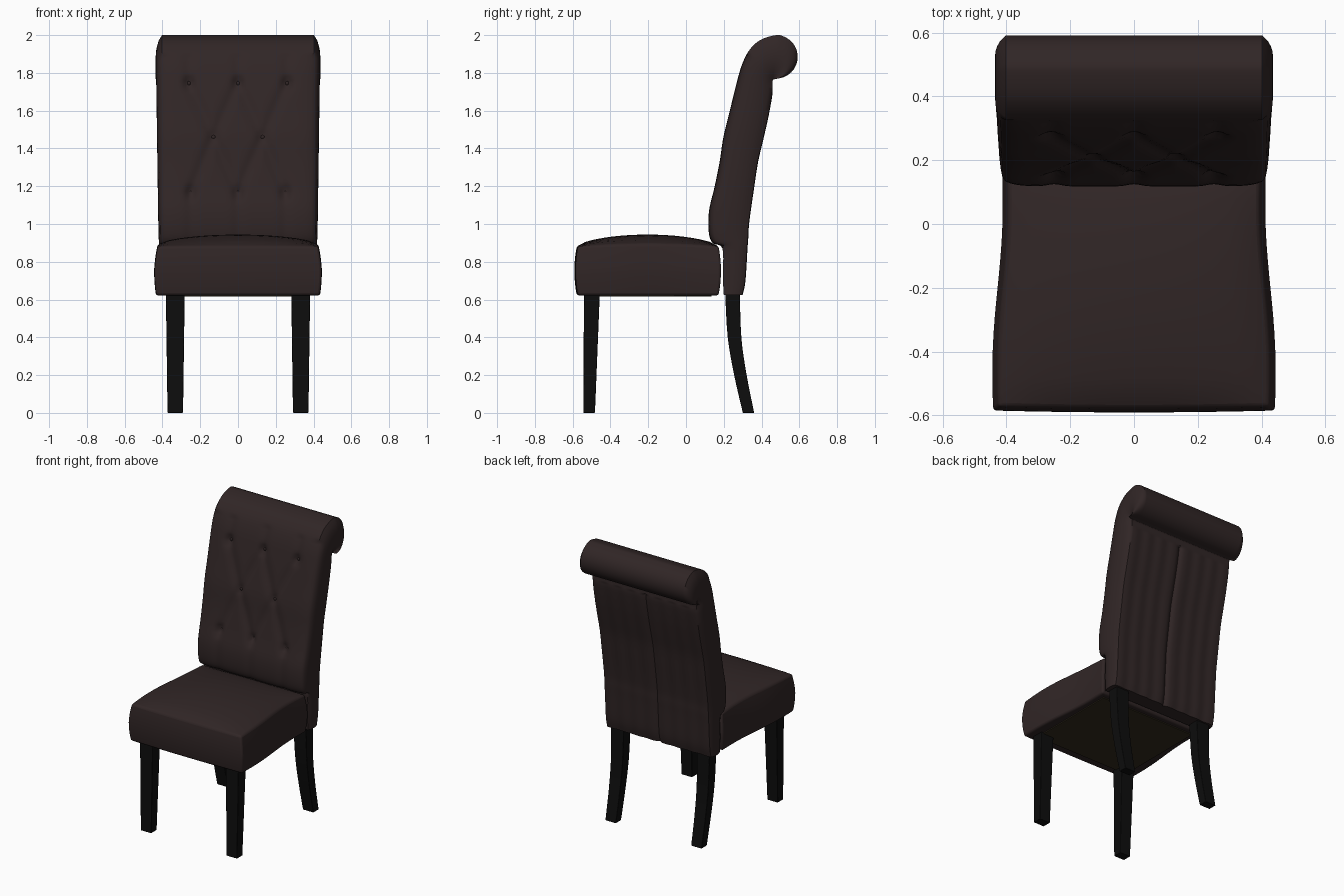
import bpy, bmesh
from math import sin, cos, pi, exp, radians
from mathutils import Vector
from mathutils.geometry import intersect_point_line

if "Cube" in bpy.data.objects:
    bpy.data.objects.remove(bpy.data.objects["Cube"])


def make_material(name, rgb):
    mat = bpy.data.materials.new(name)
    mat.use_nodes = True
    mat.diffuse_color = (*rgb, 1)
    bsdf = mat.node_tree.nodes["Principled BSDF"]
    bsdf.inputs["Base Color"].default_value = (*rgb, 1)
    bsdf.inputs["Roughness"].default_value = 0.8
    return mat


fabric = make_material("dark brown fabric", (0.03, 0.019, 0.019))
black_wood = make_material("black wood", (0.004, 0.004, 0.004))
lining = make_material("olive lining", (0.032, 0.024, 0.012))


def finish(bm, name, mat, smooth=None, bevel=0):
    bmesh.ops.recalc_face_normals(bm, faces=bm.faces)
    mesh = bpy.data.meshes.new(name)
    bm.to_mesh(mesh)
    bm.free()
    mesh.materials.append(mat)
    obj = bpy.data.objects.new(name, mesh)
    bpy.context.collection.objects.link(obj)
    if bevel:
        mod = obj.modifiers.new("soft edges", "BEVEL")
        mod.width, mod.segments = bevel, 3
        mod.limit_method, mod.angle_limit = "ANGLE", radians(40)
    if smooth:
        bpy.ops.object.select_all(action="DESELECT")
        obj.select_set(True)
        bpy.context.view_layer.objects.active = obj
        bpy.ops.object.shade_smooth_by_angle(angle=radians(smooth))
    return obj


def loft(rings):
    bm = bmesh.new()
    loops = [[bm.verts.new(p) for p in ring] for ring in rings]
    n = len(loops[0])
    for a, b in zip(loops, loops[1:]):
        for i in range(n):
            j = (i + 1) % n
            bm.faces.new((a[i], a[j], b[j], b[i]))
    bm.faces.new(loops[0])
    bm.faces.new(loops[-1])
    return bm


def box(u, v, w, cuts):
    bm = bmesh.new()
    bmesh.ops.create_cube(bm, size=2)
    if cuts:
        bmesh.ops.subdivide_edges(bm, edges=bm.edges[:], cuts=cuts, use_grid_fill=True)
    bmesh.ops.scale(bm, vec=(u, v, w), verts=bm.verts)
    return bm


def smooth_path(points, steps):
    """Catmull-Rom resampling."""
    pts = [Vector(p) for p in points]
    pts = [pts[0]] + pts + [pts[-1]]
    out = []
    for a, b, c, d in zip(pts, pts[1:], pts[2:], pts[3:]):
        for k in range(steps):
            t = k / steps
            out.append(0.5 * (2 * b + (c - a) * t + (2 * a - 5 * b + 4 * c - d) * t * t
                              + (3 * b - a - 3 * c + d) * t ** 3))
    return out + [pts[-1]]


# Seat cushion: tapered box with a crowned top and bulging sides
bm = box(1, 1, 1, 15)
for v in bm.verts:
    x, y, w = v.co
    half = 0.418 - 0.014 * y - 0.008 * sin(pi * y)
    v.co.x = x * (half + 0.01 * (1 - w * w) - 0.008 * max(w, 0))
    v.co.y = -0.2 + y * (0.372 + 0.013 * (1 - w * w)) - 0.006 * (1 - x * x) * (y < 0)
    crown = 0.05 * max(0, 1 - x * x) ** 0.6 * max(0, 1 - y * y) ** 0.6
    v.co.z = 0.752 + 0.13 * w + (crown + 0.012 * (1 - y * y)) * (w + 1) / 2
finish(bm, "seat_cushion", fabric, 40, 0.012)

# Lining under the seat
bm = box(0.365, 0.325, 0.004, 0)
bmesh.ops.translate(bm, vec=(0, -0.19, 0.619), verts=bm.verts)
finish(bm, "seat_underside_lining", lining)

# Backrest side profile: front y, front z, rear y, rear z, ending in the scroll
profile = [
    (0.2, 0.625, 0.3, 0.625), (0.195, 0.72, 0.315, 0.7), (0.193, 0.87, 0.325, 0.86),
    (0.14, 0.9, 0.33, 0.93), (0.12, 0.96, 0.333, 0.99), (0.122, 1.07, 0.343, 1.07),
    (0.152, 1.2, 0.362, 1.2), (0.178, 1.33, 0.382, 1.33), (0.198, 1.46, 0.41, 1.45),
    (0.232, 1.6, 0.437, 1.57), (0.265, 1.735, 0.458, 1.69), (0.295, 1.84, 0.457, 1.735),
    (0.335, 1.92, 0.458, 1.755), (0.395, 1.975, 0.46, 1.762),
]
for deg in range(90, -91, -20):
    a = radians(deg)
    profile.append((0.477 + 0.114 * cos(a), 1.885 + 0.115 * sin(a), 0.463, 1.765))
spine = smooth_path(profile, 5)

# Tufting: buttons joined by diamond creases, with pleats running to the edges
TOP, MID, LOW = 1.745, 1.46, 1.165
buttons = [(x, TOP) for x in (-0.26, 0, 0.26)] + [(x, LOW) for x in (-0.25, 0, 0.25)]
centre_buttons = [(-0.13, MID), (0.13, MID)]
creases = [(c, b) for c in centre_buttons for b in buttons if abs(b[0] - c[0]) < 0.2]
pleats = [((x, LOW), (x, 0.9)) for x in (-0.25, 0, 0.25)]
pleats += [((x, TOP), (x, 1.9)) for x in (-0.26, 0, 0.26)]
buttons += centre_buttons


def distance(p, a, b):
    a, b = Vector(a), Vector(b)
    hit, t = intersect_point_line(p, a, b)
    return (p - a.lerp(b, min(1, max(0, t)))).length


def tuft(x, z):
    p = Vector((x, z))
    crease = min(distance(p, a, b) for a, b in creases)
    pleat = min(distance(p, a, b) for a, b in pleats)
    button = min((p - Vector(b)).length for b in buttons)
    return (0.012 * exp(-(crease / 0.03) ** 2) + 0.007 * exp(-(pleat / 0.03) ** 2)
            + 0.018 * exp(-(button / 0.025) ** 2))


HALF, NX, NS = 0.402, 64, 8
rings = []
for i, (fy, fz, ry, rz) in enumerate(spine):
    front, rear = Vector((0, fy, fz)), Vector((0, ry, rz))
    bulge = 0.012 + 0.022 * min(1, i / 60)
    tufted = 0.88 < fz < 1.9 and fy < 0.4
    ring = []
    for k in range(NX + 1):
        x = HALF * (2 * k / NX - 1)
        p = front + Vector((x, 0, 0))
        if tufted:
            p.y += tuft(x, fz) + 0.015 * abs(x / HALF) ** 12
        ring.append(p)
    side = []
    for k in range(1, NS):
        t = k / NS
        side.append(front.lerp(rear, t) + Vector((HALF + bulge * sin(pi * t) ** 0.7, 0, 0)))
    ring += side
    for k in range(NX + 1):
        x = HALF * (1 - 2 * k / NX)
        # Central seam and soft vertical folds on the rear panel
        groove = 0.012 * exp(-(x / 0.012) ** 2) + 0.004 * cos(x * 30) ** 2
        ring.append(rear + Vector((x, -groove if rz < 1.72 else 0, 0)))
    ring += [Vector((-p.x, p.y, p.z)) for p in reversed(side)]
    rings.append(ring)
finish(loft(rings), "scroll_backrest", fabric, 50)

# Upholstery buttons
for n, (x, z) in enumerate(buttons):
    fy = min(spine[:70], key=lambda s: abs(s[1] - z))[0]
    bm = bmesh.new()
    bmesh.ops.create_uvsphere(bm, u_segments=12, v_segments=8, radius=0.011)
    bmesh.ops.scale(bm, vec=(1, 0.6, 1), verts=bm.verts)
    bmesh.ops.translate(bm, vec=(x, fy + tuft(x, z) - 0.002, z), verts=bm.verts)
    finish(bm, f"tuft_button_{n + 1}", fabric, 60)


# Legs: stations of height, centre y, half width, half depth
def leg(name, side, stations):
    rings = []
    for z, y, w, d in stations:
        rings.append([(side * 0.332 + w * a, y + d * b, z)
                      for a, b in ((-1, -1), (1, -1), (1, 1), (-1, 1))])
    finish(loft(rings), name, black_wood, 30, 0.004)


front_leg = [(0, -0.513, 0.041, 0.031), (0.64, -0.498, 0.05, 0.042)]
rear_leg = smooth_path([(0, 0.331, 0.041, 0.03), (0.2, 0.288, 0.043, 0.033),
                        (0.4, 0.257, 0.046, 0.036), (0.64, 0.246, 0.05, 0.039)], 4)
for label, side in (("left", 1), ("right", -1)):
    leg(f"front_leg_{label}", side, front_leg)
    leg(f"rear_leg_{label}", side, rear_leg)
